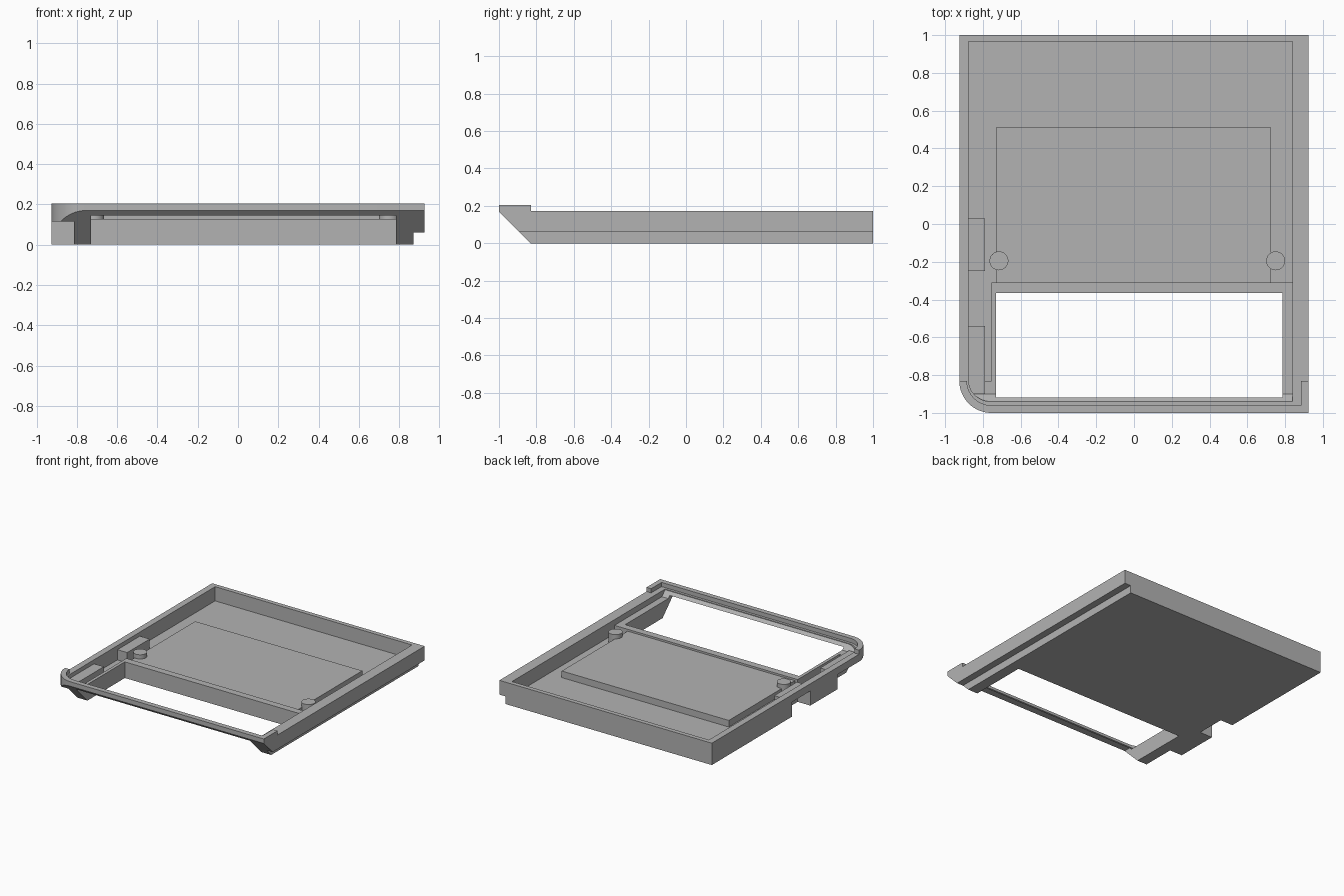
import bpy, bmesh, math

if "Cube" in bpy.data.objects:
    bpy.data.objects.remove(bpy.data.objects["Cube"])

grey = bpy.data.materials.new("plain_grey")
grey.use_nodes = True
grey.diffuse_color = (0.45, 0.45, 0.45, 1)
grey.node_tree.nodes["Principled BSDF"].inputs["Base Color"].default_value = (0.45, 0.45, 0.45, 1)


def prism(name, pts, lo, hi, axis="z"):
    """Extrude a 2D profile along z (points are x, y) or along x (points are y, z)."""
    place = (lambda a, b, h: (a, b, h)) if axis == "z" else (lambda a, b, h: (h, a, b))
    bm = bmesh.new()
    face = bm.faces.new([bm.verts.new(place(a, b, lo)) for a, b in pts])
    new = bmesh.ops.extrude_face_region(bm, geom=[face])["geom"]
    shift = place(0, 0, hi - lo)
    bmesh.ops.translate(bm, vec=shift, verts=[v for v in new if isinstance(v, bmesh.types.BMVert)])
    bmesh.ops.recalc_face_normals(bm, faces=bm.faces)
    mesh = bpy.data.meshes.new(name)
    bm.to_mesh(mesh)
    bm.free()
    mesh.materials.append(grey)
    ob = bpy.data.objects.new(name, mesh)
    bpy.context.collection.objects.link(ob)
    return ob


def box(name, x0, x1, y0, y1, z0, z1):
    return prism(name, [(x0, y0), (x1, y0), (x1, y1), (x0, y1)], z0, z1)


def activate(ob):
    bpy.ops.object.select_all(action="DESELECT")
    ob.select_set(True)
    bpy.context.view_layer.objects.active = ob


def combine(ob, tool, operation="DIFFERENCE"):
    mod = ob.modifiers.new("cut", "BOOLEAN")
    mod.operation, mod.solver, mod.object = operation, "EXACT", tool
    activate(ob)
    bpy.ops.object.modifier_apply(modifier=mod.name)
    bpy.data.objects.remove(tool)


CX, CY = -0.755, -0.83      # centre of the rounded front corner
W, TOP, FLOOR, RIM = 0.925, 0.172, 0.06, 0.127


def arc(rx, ry, steps=16):
    """Quarter turn from the side wall to the front wall."""
    return [(CX - rx * math.cos(t * math.pi / 2 / steps),
             CY - ry * math.sin(t * math.pi / 2 / steps)) for t in range(steps + 1)]


# Tray body with one rounded corner
body = prism("tray_body", arc(0.17, 0.17) + [(W, -1), (W, 1), (-W, 1)], 0, TOP)

# Main recess and the narrow channel beside the window
combine(body, box("main_recess", -0.875, 0.84, -0.31, 0.965, FLOOR, 0.3))
combine(body, box("side_channel", -0.875, CX, CY, -0.25, FLOOR, 0.3))

# Shallow front recess, rising as a slope towards the front bar
recess = prism("front_recess", arc(0.12, 0.11) + [(0.84, -0.94), (0.84, -0.2), (-0.875, -0.2)], 0.1, 0.25)
slope = prism("slope", [(-0.9, RIM), (-0.1, RIM), (-0.1, 0.3), (-1.073, 0.3)], -1, 1, "x")
combine(recess, slope, "INTERSECT")
combine(body, recess)

# Raised covers over the two side notches
for y0, y1 in ((-0.25, 0.03), (-0.9, -0.54)):
    combine(body, box("notch_cover", -0.9, -0.79, y0, y1, 0.03, 0.14), "UNION")

# Window, side notches, right rebate and front chamfer
combine(body, box("window", -0.73, 0.785, -1.1, -0.365, -0.1, 0.145))
for y0, y1 in ((-0.225, 0.005), (-1.1, -0.565)):
    combine(body, box("notch", -1.1, -0.815, y0, y1, -0.1, 0.115))
combine(body, box("rebate", 0.87, 1.1, -1.1, 1.1, -0.1, FLOOR))
combine(body, prism("chamfer", [(-0.73, -0.1), (-1.1, 0.27), (-1.1, -0.1)], -1.1, 1.1, "x"))

# Raised lip around the front edge
lip = prism("front_lip", arc(0.17, 0.17) + [(W, -1), (W, CY), (0.885, CY), (0.885, -0.96)]
            + arc(0.13, 0.13)[::-1], TOP, 0.205)

# Raised plate and two round posts on the floor
box("raised_plate", -0.73, 0.725, -0.31, 0.51, FLOOR, 0.112)
posts = []
for name, x in (("right_post", -0.715), ("left_post", 0.75)):
    ring = [(x + 0.05 * math.cos(a * math.pi / 16), -0.195 + 0.05 * math.sin(a * math.pi / 16))
            for a in range(32)]
    posts.append(prism(name, ring, FLOOR, 0.145))

# Smooth the curved walls, keep the edges sharp
for ob in [body, lip] + posts:
    activate(ob)
    bpy.ops.object.shade_smooth_by_angle(angle=math.radians(30))
